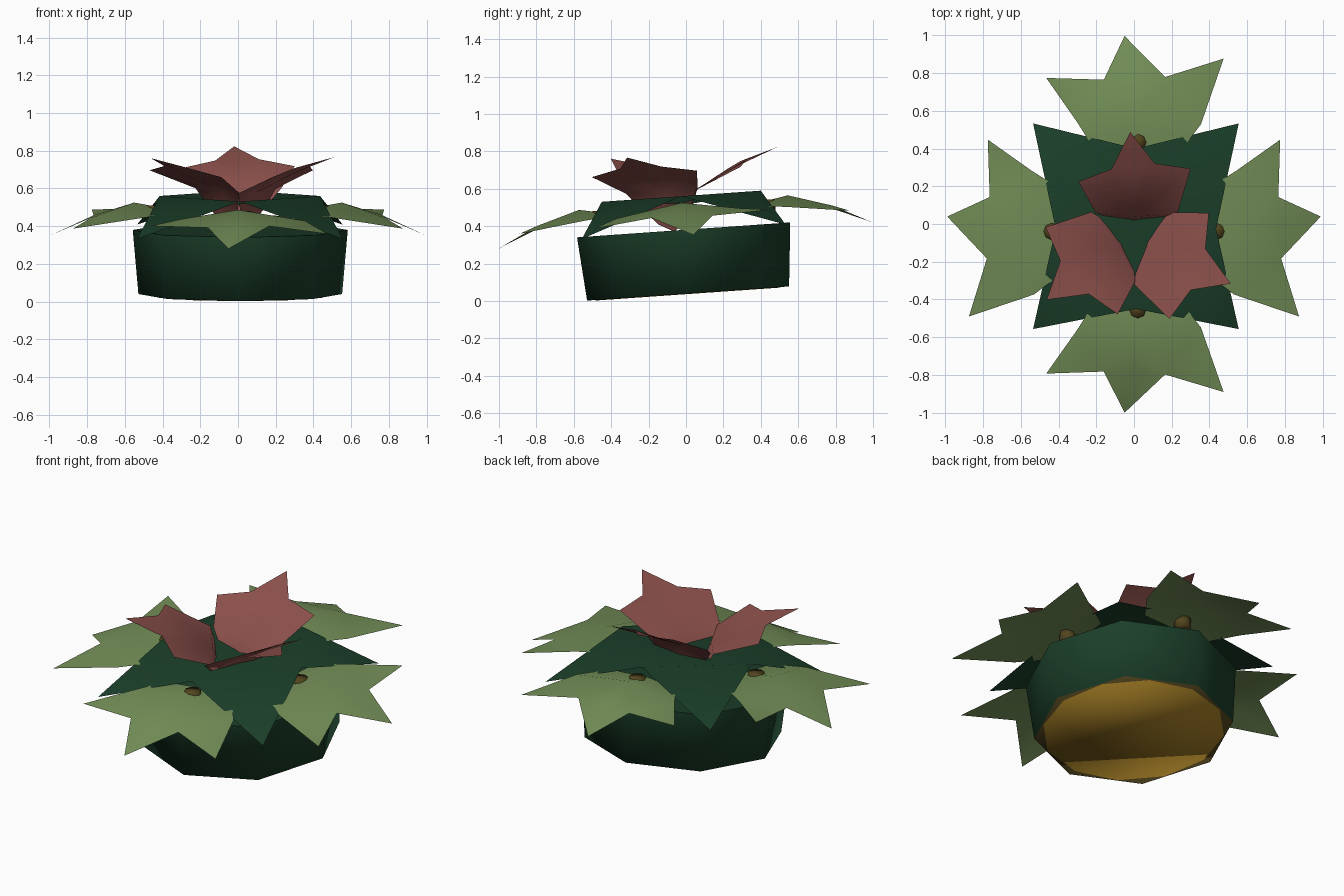
import bpy, bmesh
from math import sin, cos, pi, radians
from mathutils import Matrix, Vector

cube = bpy.data.objects.get("Cube")
if cube:
    bpy.data.objects.remove(cube)

TILT = 0.07   # the whole plant leans slightly towards the front


def material(name, rgb):
    m = bpy.data.materials.new(name)
    m.use_nodes = True
    m.diffuse_color = (*rgb, 1)
    m.node_tree.nodes["Principled BSDF"].inputs["Base Color"].default_value = (*rgb, 1)
    return m


dark_green = material("dark green", (0.011, 0.05, 0.023))
leaf_green = material("leaf green", (0.17, 0.27, 0.095))
dusty_red = material("dusty red", (0.26, 0.08, 0.07))
gold = material("gold", (0.36, 0.2, 0.018))
olive = material("olive brown", (0.085, 0.06, 0.013))


def lean(p):
    return Vector((p[0], p[1] - TILT * (p[2] - 0.2), p[2] + TILT * p[1]))


def finish(name, bm, mats, angle):
    me = bpy.data.meshes.new(name)
    bm.to_mesh(me)
    bm.free()
    ob = bpy.data.objects.new(name, me)
    bpy.context.collection.objects.link(ob)
    for m in mats:
        me.materials.append(m)
    bpy.ops.object.select_all(action='DESELECT')
    ob.select_set(True)
    bpy.context.view_layer.objects.active = ob
    bpy.ops.object.shade_smooth_by_angle(angle=angle)
    return ob


def sheet(name, points, faces, mat, place):
    """Thin sheet; place maps each local point into the level frame."""
    bm = bmesh.new()
    verts = {k: bm.verts.new(lean(place(Vector(p)))) for k, p in points.items()}
    for f in faces:
        face = bm.faces.new([verts[k] for k in f.split()])
        face.normal_update()
        if face.normal.z < 0:
            face.normal_flip()
    return finish(name, bm, [mat], 1.4)


def drum(name, sides, r_top, z_top, r_low, z_low, mats, angle):
    """Closed tapered drum; the last material goes on its underside."""
    bm = bmesh.new()
    top, low = [[bm.verts.new(lean((0.012 + r * cos(i * 2 * pi / sides),
                                    r * sin(i * 2 * pi / sides), z)))
                 for i in range(sides)] for r, z in ((r_top, z_top), (r_low, z_low))]
    for i in range(sides):
        j = (i + 1) % sides
        bm.faces.new((low[i], low[j], top[j], top[i]))
    bm.faces.new(top)
    bm.faces.new(low[::-1]).material_index = len(mats) - 1
    return finish(name, bm, mats, angle)


# Eight-sided pot and the rounded plug showing through its underside
drum("pot", 8, 0.57, 0.38, 0.54, 0.04, [dark_green, olive], 1.5)
drum("base_plug", 12, 0.495, 0.08, 0.495, 0.037, [gold], 3)

# Star cover with four drooping corners
star = {"centre": (0, 0, 0.51)}
star_faces = []
for i in range(4):
    turn = Matrix.Rotation(i * pi / 2, 3, 'Z')
    star[f"mid{i}"] = turn @ Vector((0.425, 0, 0.56))
    star[f"corner{i}"] = turn @ Vector((0.545, 0.545, 0.37))
    k = (i + 1) % 4
    star_faces += [f"centre mid{i} mid{k}", f"mid{i} corner{i} mid{k}"]
sheet("star_cover", star, star_faces, dark_green,
      lambda p: p + Vector((0.01, 0, 0)))

# Jagged leaves: x runs outward, y across
leaf = {"root": (0.36, 0, 0.49), "middle": (0.55, 0, 0.525),
        "outer": (0.76, 0, 0.46), "tip": (0.99, 0.05, 0.35),
        "in_l": (0.38, 0.2, 0.48), "side_l": (0.54, 0.3, 0.475),
        "point_l": (0.775, 0.465, 0.455), "notch_l": (0.765, 0.16, 0.445),
        "in_r": (0.38, -0.24, 0.48), "side_r": (0.53, -0.355, 0.465),
        "point_r": (0.875, -0.475, 0.42), "notch_r": (0.78, -0.165, 0.455)}
leaf_faces = []
for s in "lr":
    leaf_faces += [f"root in_{s} side_{s} middle", f"middle side_{s} notch_{s} outer",
                   f"side_{s} point_{s} notch_{s}", f"outer notch_{s} tip"]
placements = {"left": lambda p: p,
              "right": lambda p: Vector((-p.x, p.y, p.z)),
              "back": lambda p: Vector((-p.y, p.x + 0.017, p.z)),
              "front": lambda p: Vector((-p.y, -p.x, p.z))}
for side, place in placements.items():
    sheet(f"{side}_leaf", leaf, leaf_faces, leaf_green, place)
    # Short stub holding the leaf
    bm = bmesh.new()
    bmesh.ops.create_cone(bm, cap_ends=True, segments=8, radius1=0.045, radius2=0.045,
                          depth=0.06)
    centre = lean(place(Vector((0.435, -0.02, 0.482))))
    bmesh.ops.translate(bm, vec=centre, verts=bm.verts)
    finish(f"{side}_leaf_stub", bm, [olive], 3)

# Three flower petals, each bending down into the cover
petal = {"tip": (0.565, 0.02, 0.786), "mid": (0.36, 0, 0.705), "base": (0.1, 0, 0.58),
         "foot": (0.03, 0, 0.375),
         "notch_l": (0.364, 0.12, 0.725), "point_l": (0.295, 0.295, 0.69),
         "base_l": (0.125, 0.205, 0.595), "foot_l": (0.06, 0.08, 0.42),
         "notch_r": (0.394, -0.11, 0.73), "point_r": (0.364, -0.30, 0.695),
         "base_r": (0.12, -0.23, 0.595), "foot_r": (0.06, -0.08, 0.42)}
petal_faces = []
for s in "lr":
    petal_faces += [f"mid notch_{s} tip", f"base base_{s} point_{s}",
                    f"base point_{s} notch_{s} mid", f"base base_{s} foot_{s} foot"]
for side, heading in (("back", 90), ("right", 213), ("left", 333)):
    turn = Matrix.Rotation(radians(heading), 3, 'Z')
    sheet(f"{side}_petal", petal, petal_faces, dusty_red,
          lambda p, t=turn: t @ p + Vector((0, -0.036, 0)))
